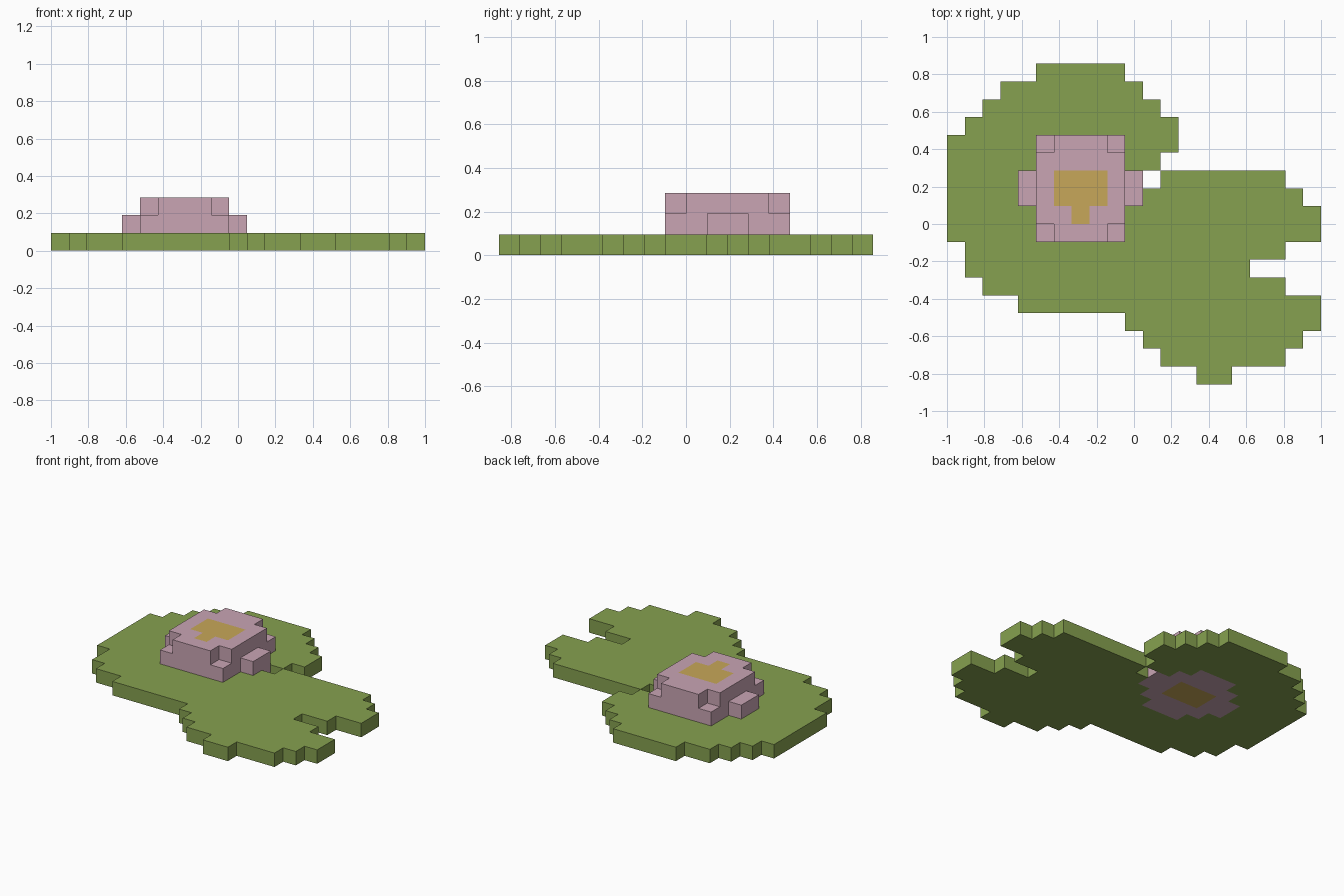
import bpy
import bmesh
from mathutils import Vector

cube = bpy.data.objects.get("Cube")
if cube:
    bpy.data.objects.remove(cube, do_unlink=True)

COLS, ROWS = 21, 18
U = 2 / COLS


def material(name, rgb):
    mat = bpy.data.materials.new(name)
    mat.use_nodes = True
    mat.diffuse_color = (*rgb, 1)
    mat.node_tree.nodes["Principled BSDF"].inputs["Base Color"].default_value = (*rgb, 1)
    return mat


def block(c0, c1, r0, r1, k0, k1):
    """Cells in a box: columns from the left, rows from the back, layers from the ground."""
    return {(c, r, k) for c in range(c0, c1) for r in range(r0, r1) for k in range(k0, k1)}


# Flower: one cross-shaped base, a fuller middle layer and a trimmed top
flower = block(5, 10, 4, 10, 0, 3)
for c in (5, 9):
    for r in (4, 9):
        flower -= {(c, r, 0), (c, r, 2)}
flower |= block(4, 11, 6, 8, 0, 2)

# Flower centre runs right through, with a short stem mark on top
centre = block(6, 9, 6, 8, 0, 3) | {(7, 8, 2)}
petals = flower - centre

# Leaf pad: first and last column of each row, from back to front
SPANS = [(5, 10), (3, 11), (2, 12), (1, 13), (0, 13), (0, 12), (0, 19), (0, 20), (0, 21),
         (0, 21), (1, 19), (1, 17), (2, 19), (4, 21), (10, 21), (11, 20), (12, 19), (14, 16)]
pad = set()
for r, (a, b) in enumerate(SPANS):
    pad |= block(a, b, r, r + 1, 0, 1)
pad -= {(11, 6, 0)}          # notch beside the flower
pad -= flower

solid = pad | petals | centre
AXES = [Vector((1, 0, 0)), Vector((0, 1, 0)), Vector((0, 0, 1))]


def build(name, cells, mat):
    """Make the outer skin of the cells, leaving out faces shared with any neighbour."""
    bm = bmesh.new()
    for c, r, k in sorted(cells):
        mid = Vector((c + 0.5 - COLS / 2, ROWS / 2 - r - 0.5, k + 0.5))
        for i, axis in enumerate(AXES):
            p, q = AXES[(i + 1) % 3] / 2, AXES[(i + 2) % 3] / 2
            for s in (-1, 1):
                n = axis * s
                if (c + int(n.x), r - int(n.y), k + int(n.z)) in solid:
                    continue
                f = mid + n / 2
                ring = [f - p - q, f + p - q, f + p + q, f - p + q]
                bm.faces.new([bm.verts.new(v * U) for v in ring[::s]])
    bmesh.ops.remove_doubles(bm, verts=bm.verts[:], dist=U / 100)
    mesh = bpy.data.meshes.new(name)
    bm.to_mesh(mesh)
    bm.free()
    mesh.materials.append(mat)
    bpy.context.collection.objects.link(bpy.data.objects.new(name, mesh))


build("leaf_pad", pad, material("leaf green", (0.24, 0.355, 0.08)))
build("flower_petals", petals, material("petal pink", (0.585, 0.375, 0.455)))
build("flower_centre", centre, material("pollen yellow", (0.575, 0.39, 0.1)))
